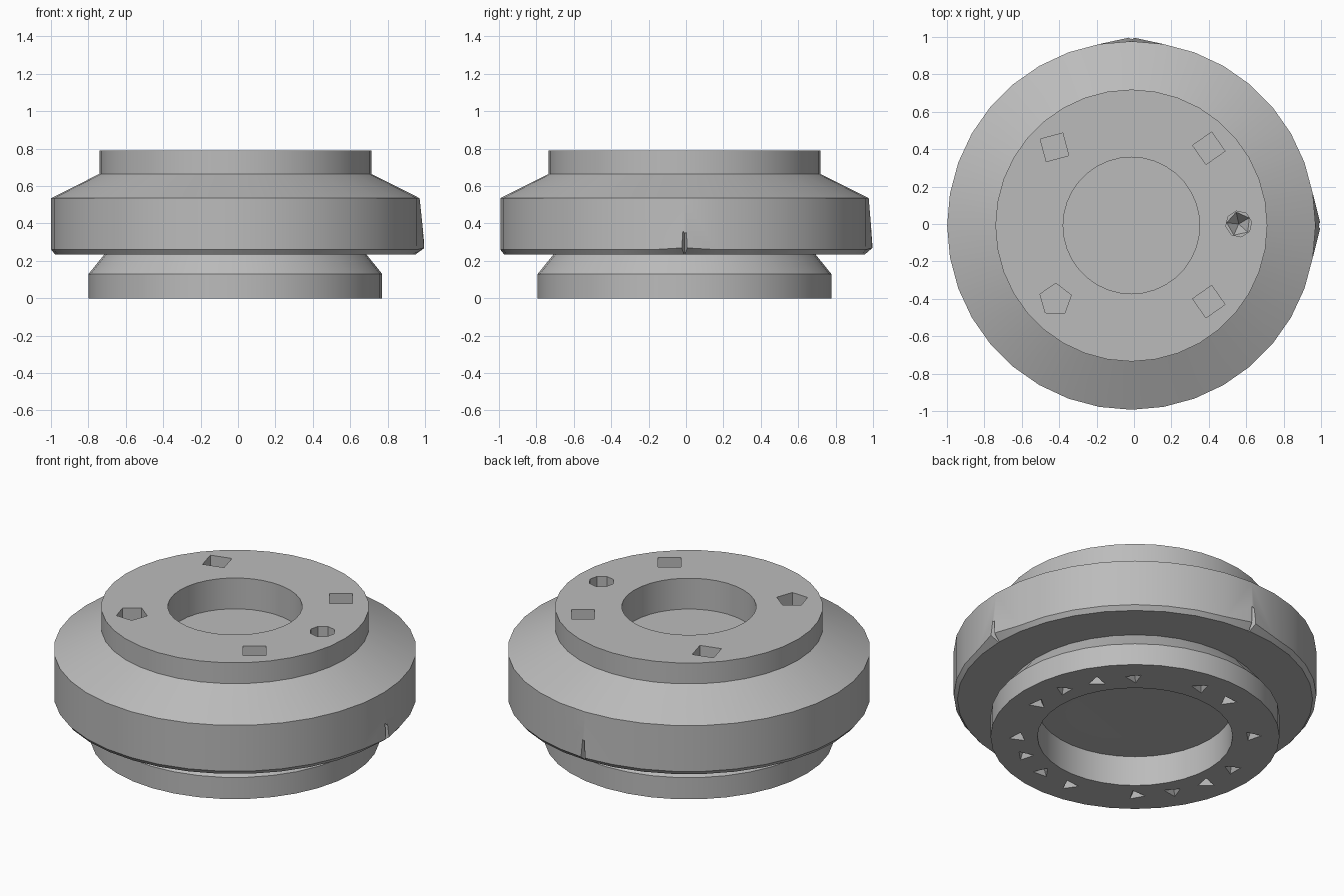
import bpy, bmesh
from math import cos, sin, pi, radians
from mathutils import Vector

CX, CY = -0.014, -0.008
SEG = 36

if "Cube" in bpy.data.objects:
    bpy.data.objects.remove(bpy.data.objects["Cube"])

grey = bpy.data.materials.new("plain grey")
grey.use_nodes = True
grey.diffuse_color = (0.5, 0.5, 0.5, 1)
grey.node_tree.nodes["Principled BSDF"].inputs["Base Color"].default_value = (0.5, 0.5, 0.5, 1)


def finish(name, bm):
    bmesh.ops.recalc_face_normals(bm, faces=bm.faces)
    mesh = bpy.data.meshes.new(name)
    bm.to_mesh(mesh)
    bm.free()
    mesh.materials.append(grey)
    ob = bpy.data.objects.new(name, mesh)
    bpy.context.scene.collection.objects.link(ob)
    return ob


def lathe(bm, profile):
    """Closed solid of revolution from (radius, height); the ends lie on the axis."""
    rings = []
    for r, z in profile:
        count = SEG if r else 1
        rings.append([bm.verts.new((CX + r * cos(2 * pi * i / SEG), CY + r * sin(2 * pi * i / SEG), z))
                      for i in range(count)])
    for a, b in zip(rings, rings[1:]):
        for i in range(SEG):
            j = (i + 1) % SEG
            quad = [a[i % len(a)], a[j % len(a)], b[j % len(b)], b[i % len(b)]]
            bm.faces.new(list(dict.fromkeys(quad)))
    return rings


def prism(bm, loop, z0, z1, shrink=1.0):
    """Cutter from a plan outline; shrink 0 makes it a pyramid."""
    mid = sum((Vector(p) for p in loop), Vector((0, 0))) / len(loop)
    low = [bm.verts.new((*p, z0)) for p in loop]
    if shrink:
        high = [bm.verts.new((*(mid + (Vector(p) - mid) * shrink), z1)) for p in loop]
        bm.faces.new(high)
    else:
        high = [bm.verts.new((*mid, z1))] * len(loop)
    bm.faces.new(low[::-1])
    for i in range(len(loop)):
        j = (i + 1) % len(loop)
        bm.faces.new(list(dict.fromkeys([low[i], low[j], high[j], high[i]])))


def polygon(x, y, r, sides, turn):
    return [(x + r * cos(radians(turn) + 2 * pi * i / sides),
             y + r * sin(radians(turn) + 2 * pi * i / sides)) for i in range(sides)]


# Stepped hub with a bore in the top and a wider recess underneath
bm = bmesh.new()
rings = lathe(bm, [(0, 0.19), (0.325, 0.18), (0.53, 0.18), (0.53, 0), (0.785, 0), (0.785, 0.13),
                   (0.7, 0.235), (0.965, 0.235), (0.985, 0.26), (0.985, 0.535),
                   (0.727, 0.665), (0.727, 0.79), (0.365, 0.79), (0.365, 0.605), (0, 0.605)])
# Slight bulge of the lower rim on two sides
for i, push in ((0, Vector((0.028, 0, 0.01))), (SEG // 4, Vector((0, 0.022, 0.01)))):
    rings[8][i].co += push
hub = finish("hub_body", bm)

# Bolt holes, pin hole and the pits under the base
bm = bmesh.new()
for x, y, sides, turn in ((-0.425, 0.41, 4, 60), (0.4, 0.405, 4, 80),
                          (0.4, -0.415, 4, 80), (-0.42, -0.405, 5, 88)):
    prism(bm, polygon(x, y, 0.088, sides, turn), 0.85, 0.68)
prism(bm, polygon(0.56, 0, 0.07, 8, 10), 0.85, 0.72)
prism(bm, polygon(0.56, 0, 0.069, 5, 30), 0.725, 0.64, 0)
for quarter in range(4):
    for k in range(4):
        if (quarter, k) == (3, 2):
            continue
        a = radians(174 + 90 * quarter + 18.5 * k)
        prism(bm, polygon(CX + 0.635 * cos(a), CY + 0.635 * sin(a), 0.06, 3, 50 * k + 35 * quarter),
              -0.01, 0.06, 0)
# Thin tapering nicks in the rim
for dx, dy in ((1, 0), (0, 1)):
    tip = bm.verts.new((CX + 0.98 * dx, CY + 0.98 * dy, 0.43))
    base = [bm.verts.new((CX + r * dx - s * dy, CY + r * dy + s * dx, 0.23))
            for r, s in ((0.955, 0), (1.04, 0.025), (1.04, -0.025))]
    bm.faces.new(base)
    for i in range(3):
        bm.faces.new((base[i], base[(i + 1) % 3], tip))
cutter = finish("hole_cutter", bm)
cutter.hide_render = True

cut = hub.modifiers.new("holes", 'BOOLEAN')
cut.operation = 'DIFFERENCE'
cut.solver = 'EXACT'
cut.use_self = True
cut.object = cutter
bpy.ops.object.select_all(action='DESELECT')
bpy.context.view_layer.objects.active = hub
hub.select_set(True)
bpy.ops.object.modifier_apply(modifier=cut.name)
bpy.data.objects.remove(cutter)
bpy.ops.object.shade_smooth_by_angle(angle=radians(20))
